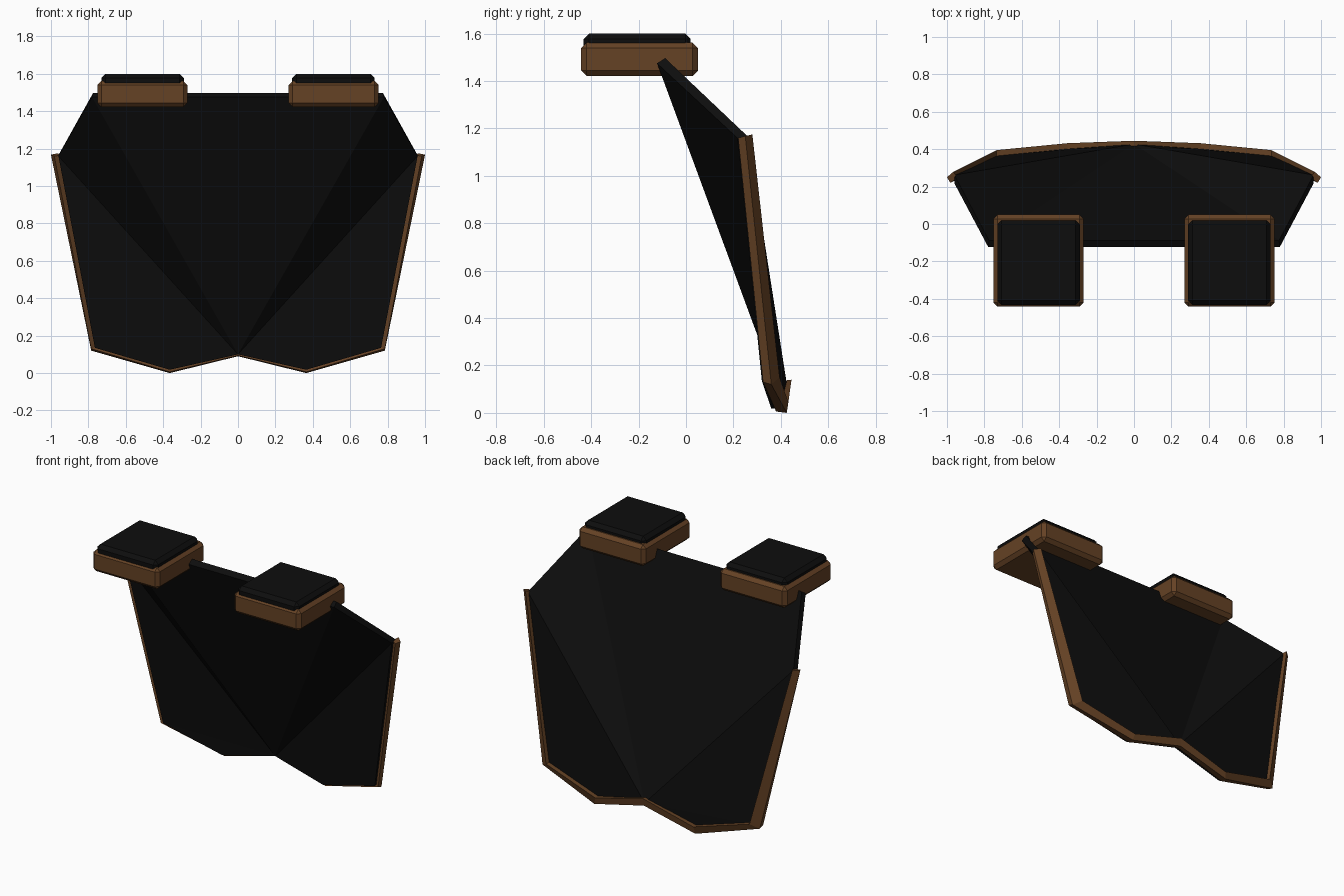
import bpy, bmesh
from mathutils import Vector

if "Cube" in bpy.data.objects:
    bpy.data.objects.remove(bpy.data.objects["Cube"])


def material(name, rgb):
    m = bpy.data.materials.new(name)
    m.diffuse_color = (*rgb, 1)
    m.use_nodes = True
    m.node_tree.nodes["Principled BSDF"].inputs["Base Color"].default_value = m.diffuse_color
    return m


BLACK = material("black_cloth", (0.004, 0.004, 0.004))
BROWN = material("brown_leather", (0.13, 0.054, 0.018))


def finish(name, bm, mat):
    bmesh.ops.recalc_face_normals(bm, faces=bm.faces)
    me = bpy.data.meshes.new(name)
    bm.to_mesh(me)
    bm.free()
    me.materials.append(mat)
    ob = bpy.data.objects.new(name, me)
    bpy.context.collection.objects.link(ob)
    return ob


def mirrored(points):
    """Continue a right-hand list, ending on the centre line, over to the left."""
    return points + [(-x, y, z) for x, y, z in reversed(points[:-1])]


# Cape: a thick sheet whose panels fan out from the bottom centre notch
front = mirrored([(0.78, -0.122, 1.475), (0.96, 0.217, 1.16), (0.765, 0.32, 0.135),
                  (0.365, 0.36, 0.018), (0, 0.385, 0.1)])
back = mirrored([(0.775, -0.088, 1.497), (0.96, 0.262, 1.165), (0.765, 0.362, 0.14),
                 (0.365, 0.402, 0.02), (0, 0.428, 0.105)])
bm = bmesh.new()
f = [bm.verts.new(p) for p in front]
b = [bm.verts.new(p) for p in back]
n, hub = len(f), len(f) // 2
for i in range(n):
    j = (i + 1) % n
    bm.faces.new((f[i], f[j], b[j], b[i]))
    if hub not in (i, j):
        bm.faces.new((f[hub], f[i], f[j]))
        bm.faces.new((b[hub], b[j], b[i]))
finish("cape", bm, BLACK)

# Trim: four rails (outer front, outer back, inner back, inner front) along the hem
rails = [mirrored(r) for r in (
    [(0.982, 0.22, 1.16), (0.785, 0.325, 0.13), (0.365, 0.38, 0.006), (0, 0.405, 0.094)],
    [(1.0, 0.25, 1.168), (0.785, 0.36, 0.12), (0.365, 0.425, 0.0), (0, 0.435, 0.09)],
    [(0.965, 0.28, 1.175), (0.735, 0.395, 0.15), (0.355, 0.432, 0.045), (0, 0.445, 0.14)],
    [(0.945, 0.245, 1.165), (0.735, 0.35, 0.15), (0.355, 0.385, 0.045), (0, 0.405, 0.135)])]
bm = bmesh.new()
rings = [[bm.verts.new(p) for p in section] for section in zip(*rails)]
for r0, r1 in zip(rings, rings[1:]):
    for k in range(4):
        m = (k + 1) % 4
        bm.faces.new((r0[k], r0[m], r1[m], r1[k]))
bm.faces.new(rings[0])
bm.faces.new(rings[-1])
finish("hem_trim", bm, BROWN)


def chamfered_box(name, lo, hi, mat, width):
    bm = bmesh.new()
    bmesh.ops.create_cube(bm, size=1)
    lo, hi = Vector(lo), Vector(hi)
    for v in bm.verts:
        v.co = (lo + hi) / 2 + v.co * (hi - lo)
    bmesh.ops.bevel(bm, geom=bm.edges[:], offset=width, segments=1,
                    affect='EDGES', profile=0.5)
    return finish(name, bm, mat)


# Shoulder pads: leather block with a black cushion on top
for side, s in (("left", -1), ("right", 1)):
    def box(part, x0, x1, y0, y1, z0, z1, mat, width):
        xs = sorted((s * x0, s * x1))
        chamfered_box(side + part, (xs[0], y0, z0), (xs[1], y1, z1), mat, width)
    box("_shoulder_pad", 0.27, 0.752, -0.442, 0.05, 1.422, 1.562, BROWN, 0.022)
    box("_pad_cushion", 0.289, 0.731, -0.432, 0.02, 1.5, 1.6, BLACK, 0.023)
